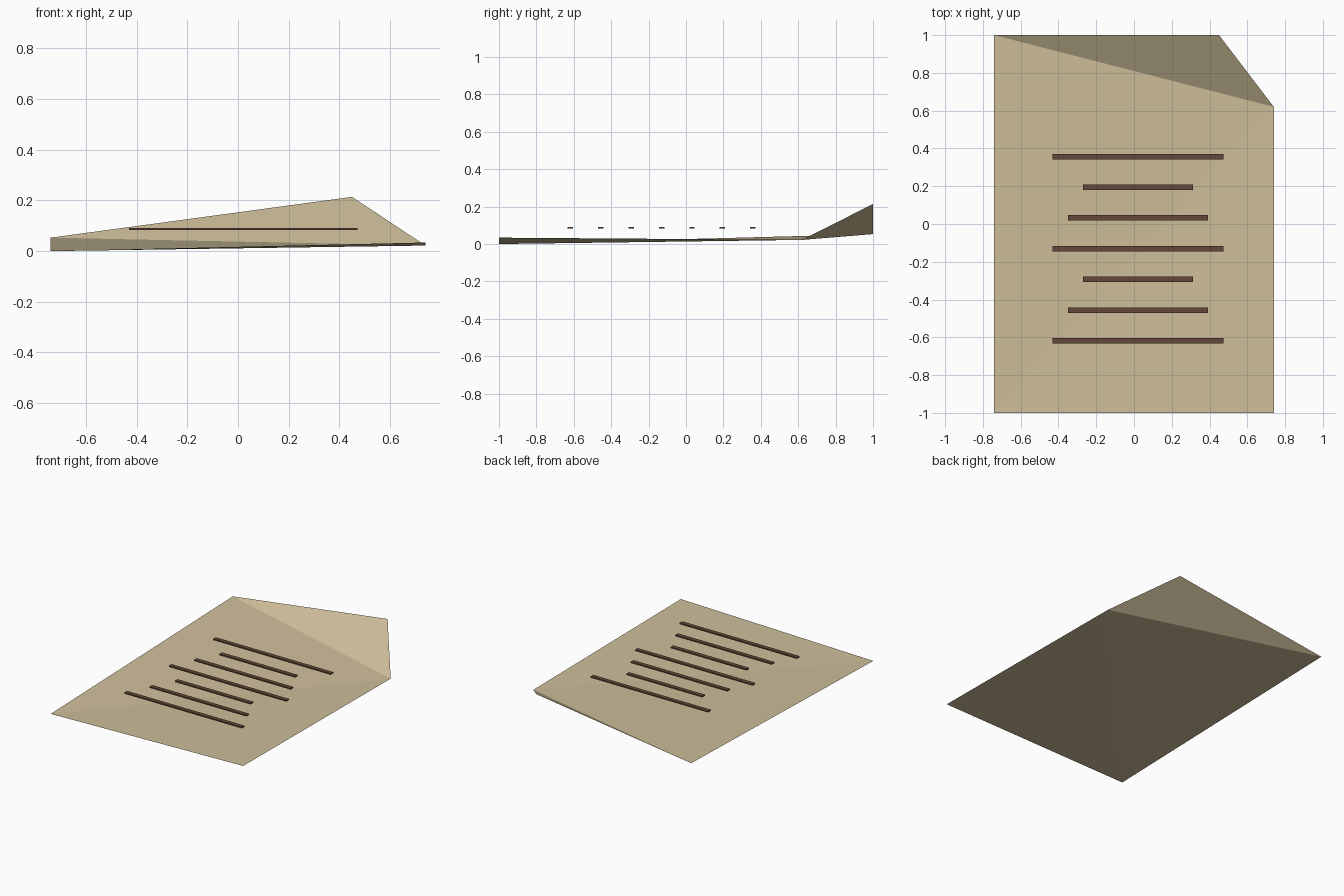
import bpy, bmesh

if "Cube" in bpy.data.objects:
    bpy.data.objects.remove(bpy.data.objects["Cube"])


def material(name, rgb):
    m = bpy.data.materials.new(name)
    m.diffuse_color = (*rgb, 1.0)
    m.use_nodes = True
    m.node_tree.nodes["Principled BSDF"].inputs["Base Color"].default_value = m.diffuse_color
    return m


def add_object(name, bm, mat):
    me = bpy.data.meshes.new(name)
    bm.to_mesh(me)
    bm.free()
    me.materials.append(mat)
    ob = bpy.data.objects.new(name, me)
    bpy.context.collection.objects.link(ob)
    return ob


paper = material("parchment tan", (0.62, 0.52, 0.325))
ink = material("dark brown ink", (0.13, 0.064, 0.043))

# Thin, slightly twisted sheet with one corner folded upwards
bm = bmesh.new()
front_left, front_right, fold_right, tip, back_left = [bm.verts.new(p) for p in (
    (-0.74, -1.0, 0.0), (0.74, -1.0, 0.034), (0.74, 0.62, 0.022),
    (0.45, 1.0, 0.214), (-0.74, 1.0, 0.053))]
bm.faces.new((front_left, front_right, fold_right))
bm.faces.new((front_left, fold_right, back_left))
bm.faces.new((fold_right, tip, back_left))
add_object("paper_sheet", bm, paper)

# Lines of writing: flat bars of three repeating lengths
lengths = (0.903, 0.743, 0.583)
for i in range(7):
    bm = bmesh.new()
    bmesh.ops.create_cube(bm, size=1.0)
    bmesh.ops.scale(bm, vec=(lengths[i % 3], 0.029, 0.009), verts=bm.verts)
    bmesh.ops.translate(bm, vec=(0.021, -0.618 + 0.1625 * i, 0.087), verts=bm.verts)
    add_object(f"writing_line_{i + 1}", bm, ink)
